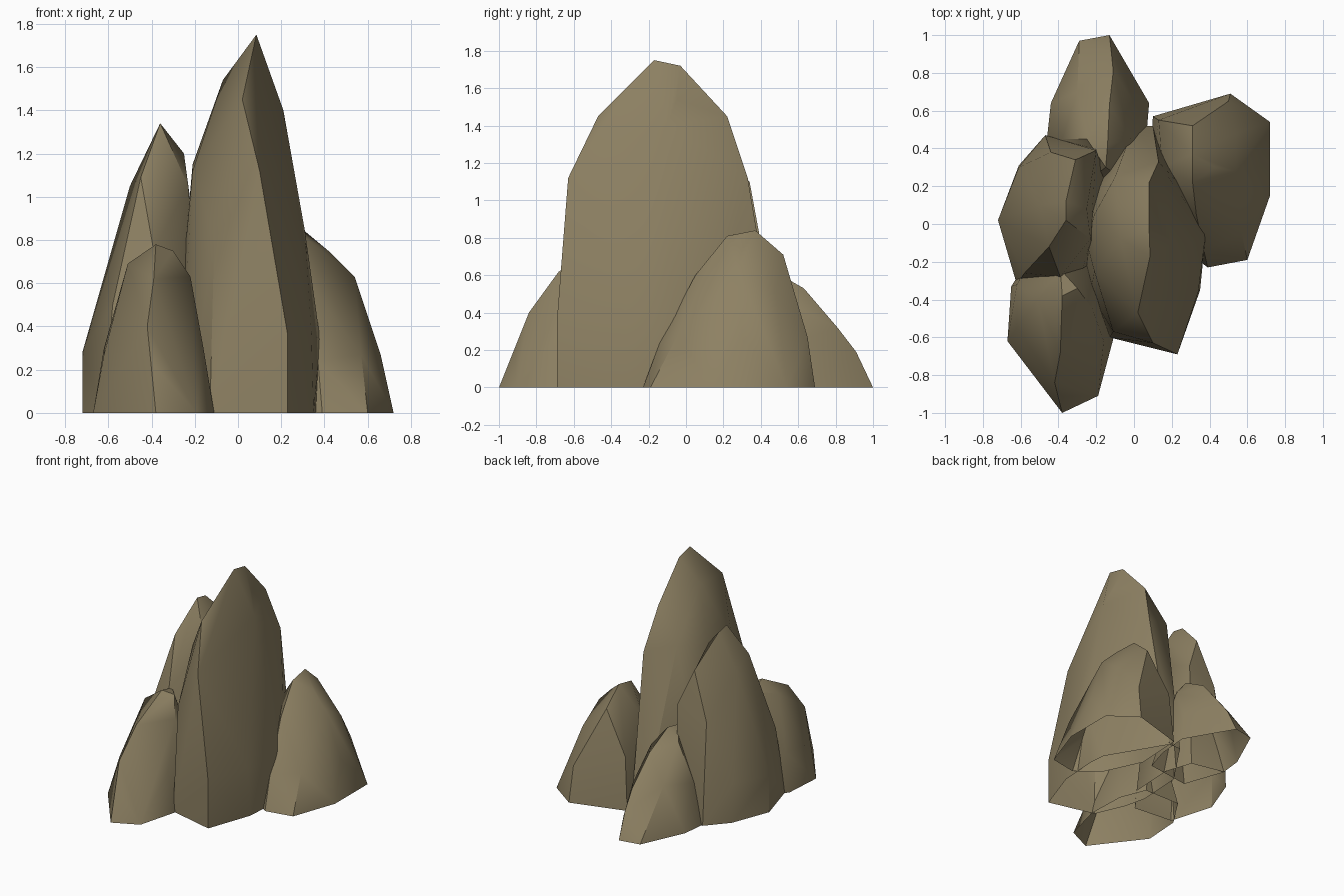
import bpy, bmesh, math

# One flat stone colour
stone = bpy.data.materials.new("khaki stone")
stone.diffuse_color = (0.27, 0.22, 0.125, 1)


def rock(name, footprint, crown):
    """Faceted boulder: hull of a ground outline and a few crown points, open below."""
    bm = bmesh.new()
    for x, y in footprint:
        bm.verts.new((x, y, 0))
    for p in crown:
        bm.verts.new(p)
    res = bmesh.ops.convex_hull(bm, input=bm.verts[:])
    loose = [v for v in bm.verts if not v.link_faces]
    bmesh.ops.delete(bm, geom=loose, context='VERTS')
    bmesh.ops.recalc_face_normals(bm, faces=bm.faces[:])
    ground = [f for f in bm.faces if all(v.co.z < 1e-4 for v in f.verts)]
    bmesh.ops.delete(bm, geom=ground, context='FACES')
    me = bpy.data.meshes.new(name)
    bm.to_mesh(me)
    bm.free()
    me.materials.append(stone)
    ob = bpy.data.objects.new(name, me)
    bpy.context.collection.objects.link(ob)
    bpy.ops.object.select_all(action='DESELECT')
    ob.select_set(True)
    bpy.context.view_layer.objects.active = ob
    bpy.ops.object.shade_smooth_by_angle(angle=math.radians(35))
    return ob


# Tall central spire: ridge front to back, then left and right shoulders
rock("central_spire",
     [(-.13, -.60), (.23, -.69), (.35, -.35), (.37, -.05), (.36, .08),
      (.10, .52), (0, .52), (-.25, .15), (-.27, -.2), (-.23, -.37)],
     [(.23, -.69, .36), (.10, -.63, 1.12), (.02, -.47, 1.45), (.085, -.17, 1.75),
      (.08, -.03, 1.72), (.08, .22, 1.45), (.13, .33, 1.12),
      (-.07, -.08, 1.54), (-.10, .25, 1.2), (-.21, .05, 1.15), (-.21, -.25, 1.12),
      (-.11, -.57, .8), (-.25, -.1, .7),
      (.15, -.05, 1.54), (.21, -.1, 1.4), (.31, -.1, .84), (.38, -.05, .34),
      (.34, -.36, .36)])

# Second tallest rock on the left
rock("left_rock",
     [(-.72, .02), (-.61, .31), (-.47, .47), (-.2, .41), (-.13, .2),
      (-.15, -.15), (-.3, -.35), (-.62, -.32)],
     [(-.72, .02, .28), (-.61, .3, .3), (-.36, .02, 1.34), (-.36, .12, 1.32),
      (-.45, -.12, 1.09), (-.5, .1, 1.05), (-.31, .34, 1.1), (-.44, .38, .75),
      (-.2, .39, .83), (-.25, .08, 1.2), (-.23, -.08, 1.05),
      (-.39, -.28, .75), (-.58, -.26, .5)])

# Low rock at the front left
rock("front_left_rock",
     [(-.67, -.62), (-.38, -1), (-.19, -.91), (-.11, -.61), (-.12, -.3),
      (-.2, -.1), (-.5, -.1), (-.65, -.33)],
     [(-.39, -.91, .22), (-.42, -.84, .4), (-.39, -.68, .62), (-.38, -.38, .78),
      (-.3, -.34, .75), (-.51, -.4, .69), (-.62, -.55, .27), (-.62, -.32, .3),
      (-.22, -.45, .63), (-.16, -.62, .3), (-.39, -.24, .74)])

# Low rock at the back
rock("back_rock",
     [(-.29, .97), (-.13, 1), (.08, .64), (.06, .4), (0, .2),
      (-.35, .15), (-.46, .46), (-.44, .64)],
     [(-.12, .91, .19), (-.11, .81, .32), (-.13, .63, .53), (-.14, .42, .65),
      (-.15, .3, .63), (-.25, .45, .58), (-.3, .7, .35), (-.38, .45, .3),
      (-.02, .45, .5), (.03, .6, .25)])

# Broad rock on the right
rock("right_rock",
     [(.1, .57), (.51, .69), (.72, .54), (.72, .15), (.6, -.19), (.39, -.23),
      (.22, -.1), (.08, .2)],
     [(.31, .37, .84), (.31, .22, .81), (.31, .52, .71), (.33, .05, .6),
      (.43, .3, .74), (.54, .28, .63), (.54, .48, .5), (.66, .3, .27),
      (.5, .65, .27), (.13, .55, .4), (.37, -.14, .24), (.15, .3, .6),
      (.57, -.05, .27)])
